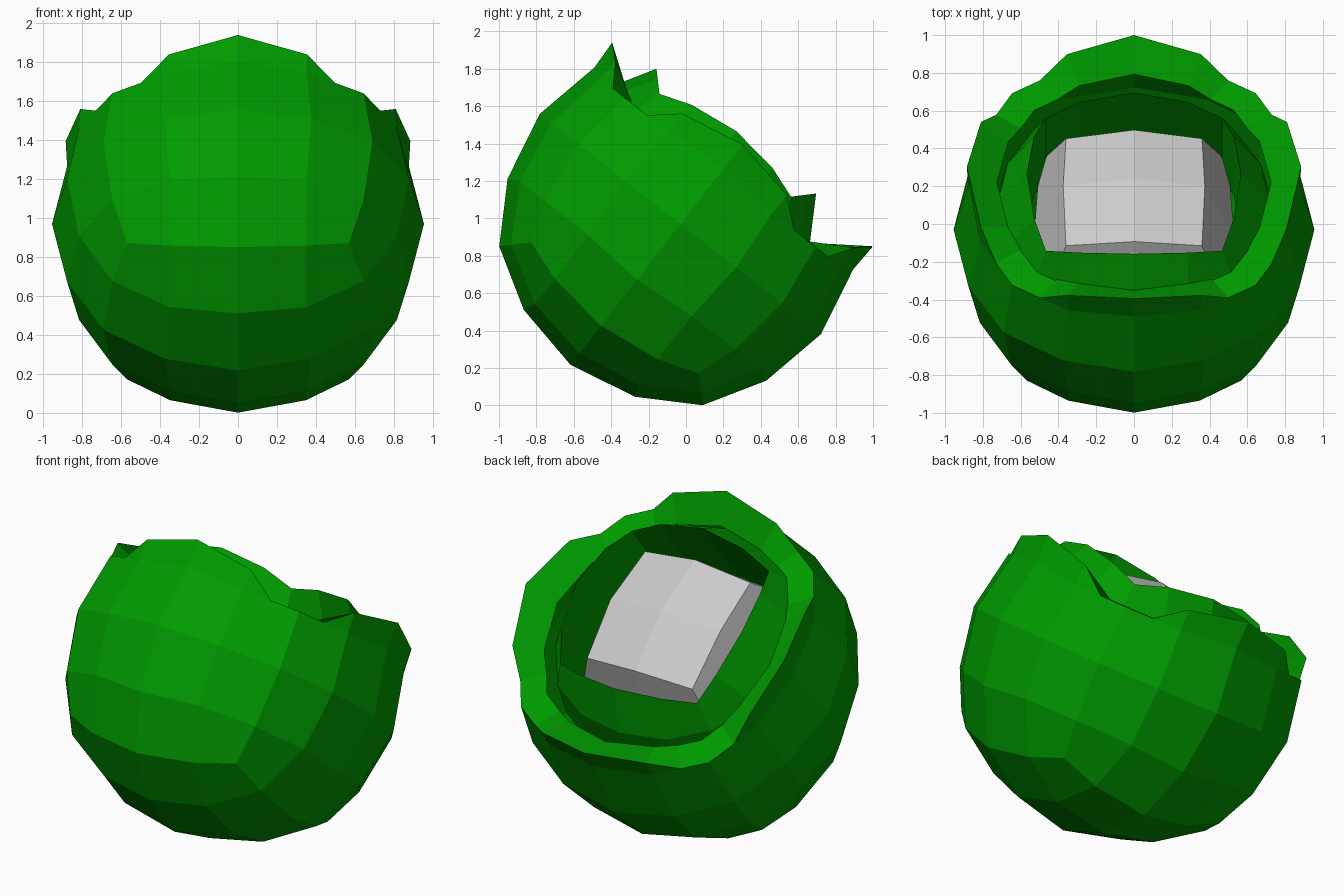
import bpy, bmesh, math
from mathutils import Vector, Matrix

if "Cube" in bpy.data.objects:
    bpy.data.objects.remove(bpy.data.objects["Cube"])

green = bpy.data.materials.new("green")
green.diffuse_color = (0.0, 0.33, 0.0, 1)
green.use_nodes = True
green.node_tree.nodes["Principled BSDF"].inputs["Base Color"].default_value = green.diffuse_color

# everything is built around a local axis that leans back by 38 degrees
TILT = Matrix.Translation((0, -0.03, 0.97)) @ Matrix.Rotation(math.radians(-38), 4, 'X')


def cube_grid(cuts):
    bm = bmesh.new()
    bmesh.ops.create_cube(bm, size=2)
    bmesh.ops.subdivide_edges(bm, edges=bm.edges[:], cuts=cuts, use_grid_fill=True)
    return bm


def on_ball(co):
    """Map a point of the 4x4 cube grid to the faceted ball."""
    n = sum(abs(c) > 0.9 for c in co)
    half = {1: 0.43, 2: 0.54, 3: 1}[n]
    p = Vector([math.copysign(half, c) if 0.4 < abs(c) < 0.6 else c for c in co])
    return p.normalized() * {1: 0.955, 2: 0.976, 3: 0.985}[n]


def finish(name, bm, mat=None):
    bmesh.ops.recalc_face_normals(bm, faces=bm.faces[:])
    bm.transform(TILT)
    me = bpy.data.meshes.new(name)
    bm.to_mesh(me)
    bm.free()
    ob = bpy.data.objects.new(name, me)
    bpy.context.collection.objects.link(ob)
    if mat:
        me.materials.append(mat)
    return ob


def open_top(bm):
    top = [f for f in bm.faces if f.calc_center_median().z > 0.95]
    bmesh.ops.delete(bm, geom=top, context='FACES')


def extrude_rim(bm):
    """Extrude the open boundary and return the new verts."""
    edges = [e for e in bm.edges if e.is_boundary]
    geom = bmesh.ops.extrude_edge_only(bm, edges=edges)["geom"]
    return [g for g in geom if isinstance(g, bmesh.types.BMVert)]


# outer shell: open ball with four raised flaps round the rim
bm = cube_grid(3)
open_top(bm)
corners = [v for v in bm.verts if v.co.z > 0.9 and abs(v.co.x) > 0.9 and abs(v.co.y) > 0.9]
bmesh.ops.delete(bm, geom=corners, context='VERTS')
flat = {v: v.co.copy() for v in bm.verts}
for v, co in flat.items():
    if co.z > 0.9:
        mid = abs(co.x) < 0.1 or abs(co.y) < 0.1
        out, side, up = (0.885, 0, 0.54) if mid else (0.81, 0.355, 0.472)
        v.co = [math.copysign(out if abs(c) > 0.9 else side, c) for c in co.xy] + [up]
    else:
        v.co = on_ball(co)


def is_corner(v):
    return abs(flat[v].x) > 0.9 and abs(flat[v].y) > 0.9


rim = [e for e in bm.edges if all(abs(flat[v].z - 0.5) < 0.1 for v in e.verts)
       and any(is_corner(v) for v in e.verts)]
for e in rim:
    low = next(v for v in e.verts if not is_corner(v))
    tip = next(k.other_vert(low) for k in low.link_edges
               if k.other_vert(low) in flat and flat[k.other_vert(low)].z > 0.9)
    new = bmesh.utils.edge_split(e, low, 0.5)[1]
    bm.faces.new((low, new, tip))
# lip sloping inwards from the flaps to the inner shell
for v in extrude_rim(bm):
    v.co = (v.co.x * 0.82, v.co.y * 0.82, 0.35 + (v.co.z - 0.35) * 0.3)
finish("outer_shell", bm, green)

# inner shell: smaller ball with its top face open and a straight-walled well
bm = cube_grid(3)
open_top(bm)
for v in bm.verts:
    p = on_ball(v.co)
    v.co = (p.x * 0.82, p.y * 0.785 - 0.07, p.z * 0.79 + 0.03)
for v in extrude_rim(bm):
    v.co.z -= 0.5
finish("inner_shell", bm, green)

# core: grey block, widest at its middle
bm = cube_grid(1)
for v in bm.verts:
    n = sum(abs(c) > 0.9 for c in v.co.xy)
    if abs(v.co.z) > 0.9:
        w, h = {0: (0, 0.50), 1: (0.375, 0.44), 2: (0.36, 0.385)}[n]
    else:
        w, h = (0.53 if n == 1 else 0.5), 0
    v.co = (v.co.x * w, v.co.y * w - 0.08, v.co.z * h + 0.04)
finish("core", bm)
